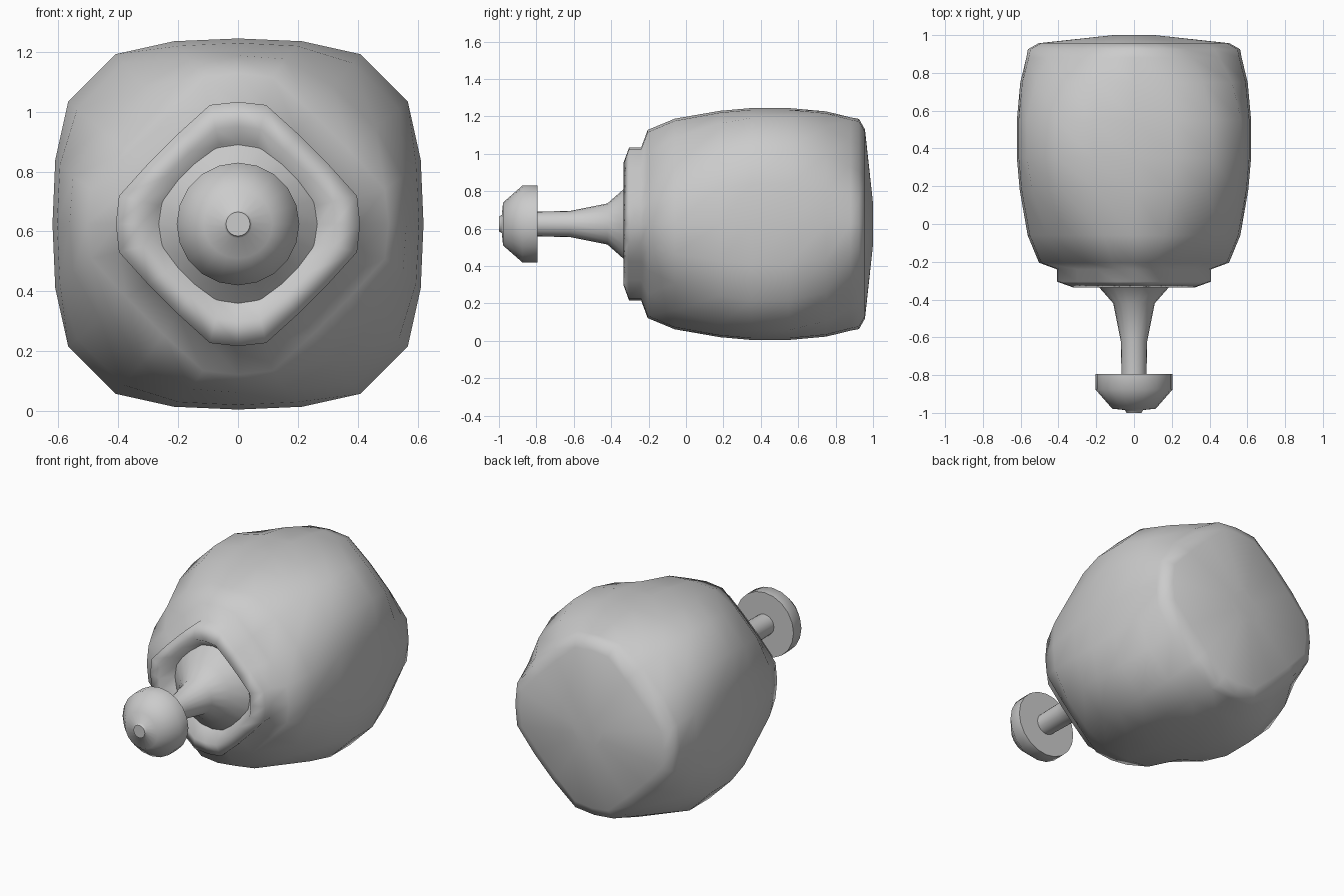
import bpy, bmesh, math

if "Cube" in bpy.data.objects:
    bpy.data.objects.remove(bpy.data.objects["Cube"])

CZ = 0.625  # height of the long axis

# quarter outlines (unit half-width): diamond with cut corners, rounded square, circle
DIAMOND = [(1, 0), (.975, .23), (.74, .49), (.49, .74), (.23, .975)]
SQUARE = [(1, 0), (.985, .345), (.915, .66), (.66, .915), (.345, .985)]
CIRCLE = [(math.cos(i * math.pi / 10), math.sin(i * math.pi / 10)) for i in range(5)]


def section(a, b, t):
    """Blend two quarter outlines and rotate into a full 20-sided loop."""
    quarter = [(p[0] * (1 - t) + q[0] * t, p[1] * (1 - t) + q[1] * t) for p, q in zip(a, b)]
    loop = []
    for _ in range(4):
        loop += quarter
        quarter = [(-v, u) for u, v in quarter]
    return loop


def loft(name, rings, a, b, angle):
    """Skin rings of (y, half width, blend) along the y axis."""
    bm = bmesh.new()
    prev = None
    for i, (y, r, t) in enumerate(rings):
        loop = [bm.verts.new((u * r, y, CZ + v * r)) for u, v in section(a, b, t)]
        if prev:
            for k in range(20):
                n = (k + 1) % 20
                bm.faces.new((prev[k], prev[n], loop[n], loop[k]))
        if i in (0, len(rings) - 1):
            bm.faces.new(loop)
        prev = loop
    bmesh.ops.recalc_face_normals(bm, faces=bm.faces)
    mesh = bpy.data.meshes.new(name)
    bm.to_mesh(mesh)
    bm.free()
    obj = bpy.data.objects.new(name, mesh)
    bpy.context.collection.objects.link(obj)
    bpy.ops.object.select_all(action='DESELECT')
    obj.select_set(True)
    bpy.context.view_layer.objects.active = obj
    bpy.ops.object.shade_smooth_by_angle(angle=math.radians(angle))
    return obj


# barrel body: recess, front collar, swelling sides, slightly domed back
loft("body", [
    (-.25, .20, 0), (-.26, .27, 0), (-.335, .325, 0), (-.305, .408, 0), (-.24, .408, 0),
    (-.205, .503, 0), (-.06, .563, .45), (.18, .605, .85), (.35, .62, 1),
    (.55, .62, 1), (.75, .602, .7), (.88, .57, .3), (.925, .562, .1),
    (.957, .505, 0), (1, .11, 0)], DIAMOND, SQUARE, 80)

# flared stem
loft("stem", [(-.25, .275, 0), (-.335, .185, 0), (-.42, .11, 0), (-.62, .07, 0), (-.81, .066, 0)],
     CIRCLE, CIRCLE, 60)

# knob with small tip
loft("knob", [(-.795, .205, 0), (-.875, .205, 0), (-.978, .115, 0), (-.985, .047, 0), (-1, .04, 0)],
     CIRCLE, CIRCLE, 65)
